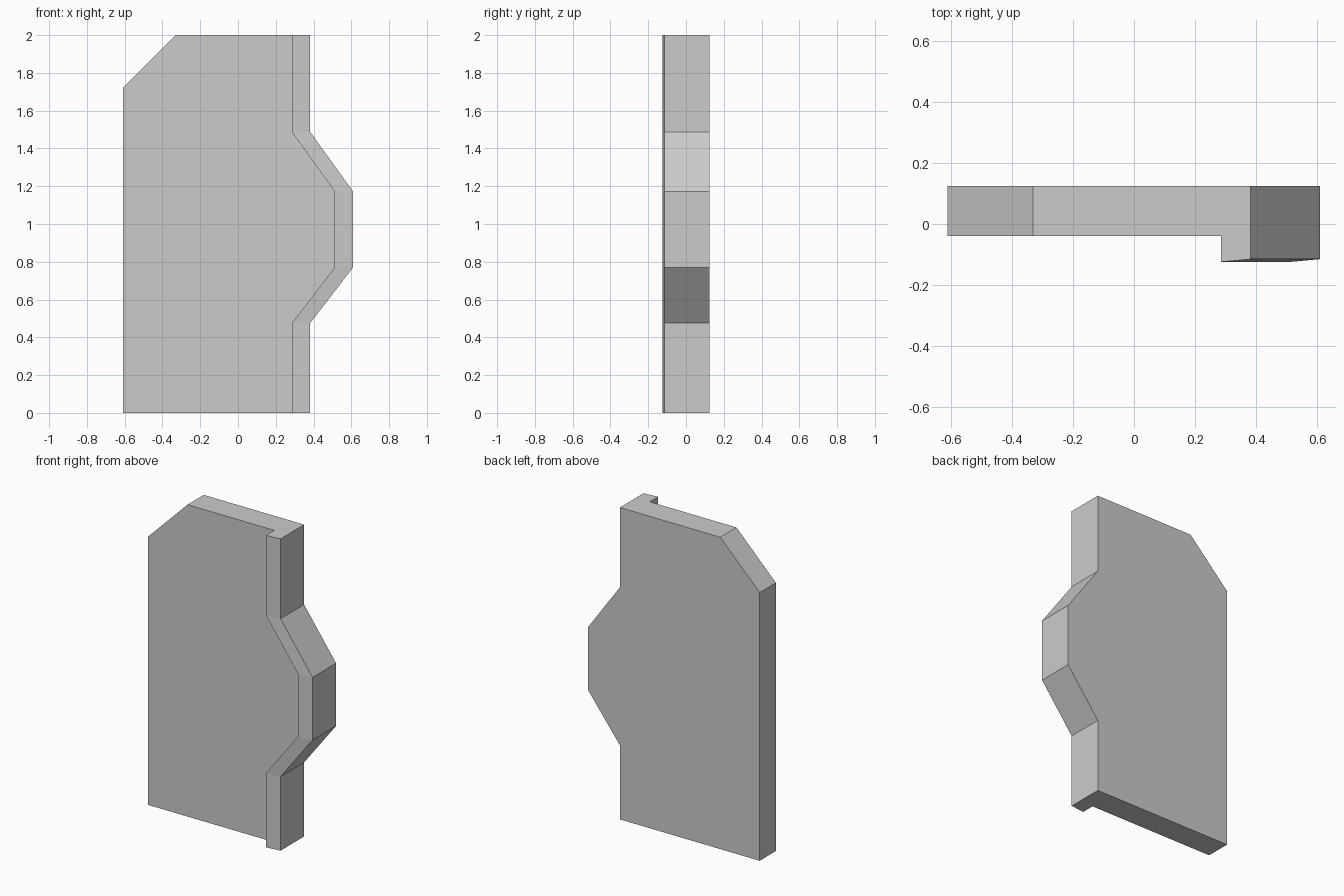
import bpy, bmesh

if "Cube" in bpy.data.objects:
    bpy.data.objects.remove(bpy.data.objects["Cube"])

BACK, PANEL, LIP_IN, LIP_OUT = 0.124, -0.04, -0.124, -0.115
LIP_W = 0.097

# Right-hand edge (bottom to top) with its bulge, and the left edge with the cut corner
right = [(0.382, 0), (0.382, 0.475), (0.609, 0.77),
         (0.609, 1.172), (0.382, 1.488), (0.382, 2)]
left = [(-0.33, 2), (-0.61, 1.72), (-0.61, 0)]
inner = [(x - LIP_W, z) for x, z in right]

bm = bmesh.new()


def row(points, y):
    return [bm.verts.new((x, y, z)) for x, z in points]


def strip(a, b):
    for i in range(len(a) - 1):
        bm.faces.new((a[i], a[i + 1], b[i + 1], b[i]))


left_back, left_front = row(left, BACK), row(left, PANEL)
right_back, lip_outer = row(right, BACK), row(right, LIP_OUT)
lip_inner, panel_inner = row(inner, LIP_IN), row(inner, PANEL)

# Large front and back faces
bm.faces.new(right_back + left_back)
bm.faces.new(panel_inner + left_front)

# Left edge, right edge, sloped lip face and lip step
strip(left_back, left_front)
strip(right_back, lip_outer)
strip(lip_outer, lip_inner)
strip(lip_inner, panel_inner)

# L-shaped top and bottom ends
for i, j in ((-1, 0), (0, -1)):
    bm.faces.new((right_back[i], lip_outer[i], lip_inner[i],
                  panel_inner[i], left_front[j], left_back[j]))

bmesh.ops.recalc_face_normals(bm, faces=bm.faces)
mesh = bpy.data.meshes.new("lipped_panel")
bm.to_mesh(mesh)
bm.free()
panel = bpy.data.objects.new("lipped_panel", mesh)
bpy.context.collection.objects.link(panel)
